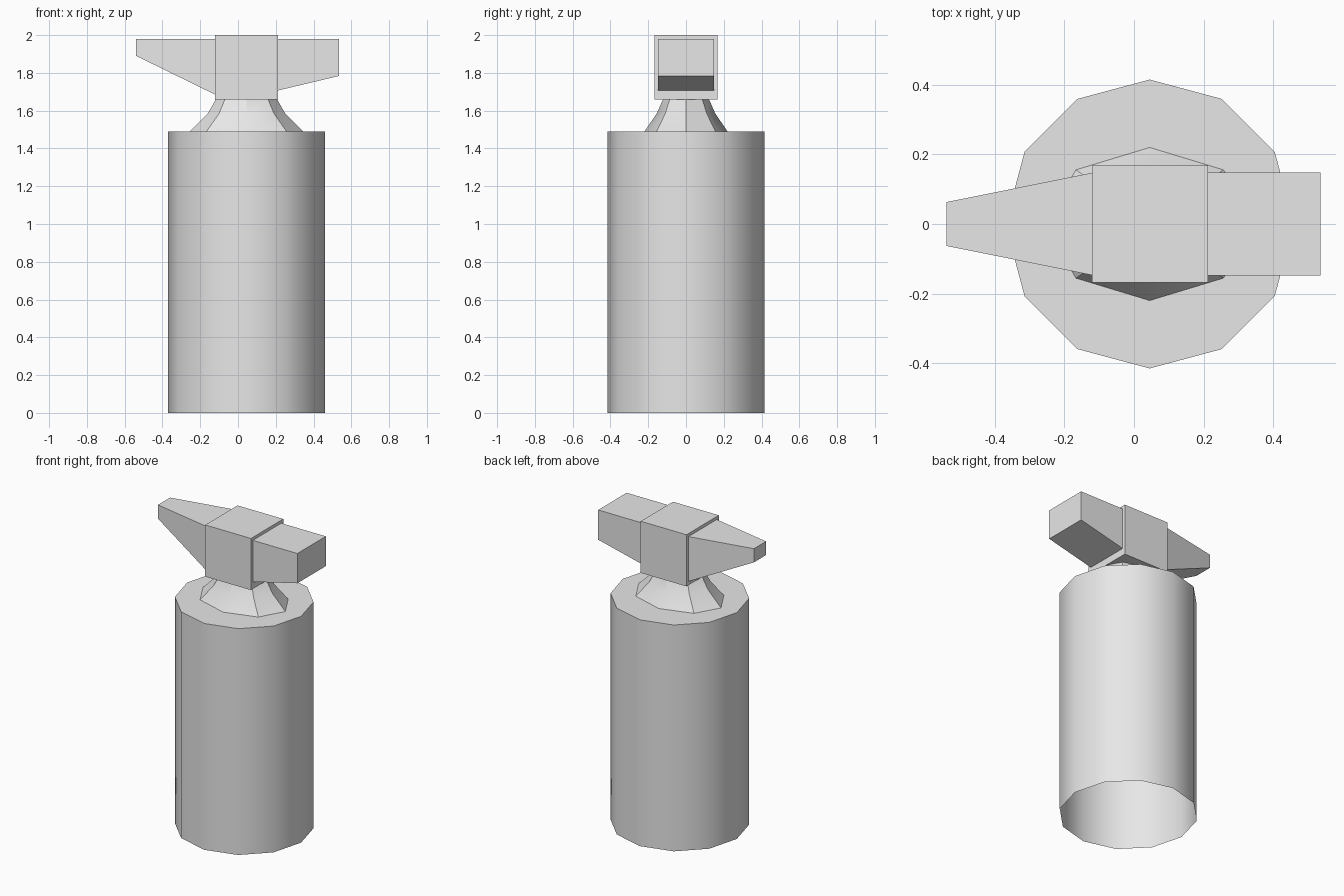
import bpy
import bmesh
from math import cos, sin, radians, tau

default = bpy.data.objects.get("Cube")
if default:
    bpy.data.objects.remove(default, do_unlink=True)

CENTRE_X = 0.045

grey = bpy.data.materials.new("plain grey")
grey.use_nodes = True
colour = (0.8, 0.8, 0.8, 1)
grey.diffuse_color = colour
grey.node_tree.nodes["Principled BSDF"].inputs["Base Color"].default_value = colour


def finish(name, bm, smooth_angle=None):
    bmesh.ops.recalc_face_normals(bm, faces=bm.faces)
    mesh = bpy.data.meshes.new(name)
    bm.to_mesh(mesh)
    bm.free()
    mesh.materials.append(grey)
    obj = bpy.data.objects.new(name, mesh)
    bpy.context.collection.objects.link(obj)
    if smooth_angle:
        bpy.ops.object.select_all(action="DESELECT")
        obj.select_set(True)
        bpy.context.view_layer.objects.active = obj
        bpy.ops.object.shade_smooth_by_angle(angle=radians(smooth_angle))
    return obj


def loft(name, rings, cap_start=False, cap_end=False, smooth_angle=None):
    """Skin a list of equal-length point rings."""
    bm = bmesh.new()
    loops = [[bm.verts.new(p) for p in ring] for ring in rings]
    n = len(loops[0])
    for a, b in zip(loops, loops[1:]):
        for i in range(n):
            j = (i + 1) % n
            bm.faces.new((a[i], a[j], b[j], b[i]))
    if cap_start:
        bm.faces.new(loops[0][::-1])
    if cap_end:
        bm.faces.new(loops[-1])
    return finish(name, bm, smooth_angle)


def oval(sides, rx, ry, z):
    return [(CENTRE_X + rx * cos(tau * i / sides), ry * sin(tau * i / sides), z)
            for i in range(sides)]


def section(x, half_y, low, high):
    return [(x, -half_y, low), (x, half_y, low), (x, half_y, high), (x, -half_y, high)]


# Tall stump, open underneath
loft("stump", [oval(12, 0.415, 0.415, z) for z in (0, 1.49)],
     cap_end=True, smooth_angle=30)

# Flared eight-sided neck
loft("neck", [oval(8, 0.30, 0.22, 1.49),
              oval(8, 0.205, 0.155, 1.585),
              oval(8, 0.162, 0.122, 1.66)], smooth_angle=30)

# Anvil head: body, tapered horn and heel
for name, start, end in (
    ("body", section(-0.121, 0.168, 1.66, 2.0), section(0.212, 0.168, 1.66, 2.0)),
    ("horn", section(-0.539, 0.063, 1.89, 1.98), section(-0.121, 0.147, 1.685, 1.98)),
    ("heel", section(0.212, 0.148, 1.707, 1.98), section(0.536, 0.148, 1.784, 1.98)),
):
    loft(name, [start, end], cap_start=True, cap_end=True)
